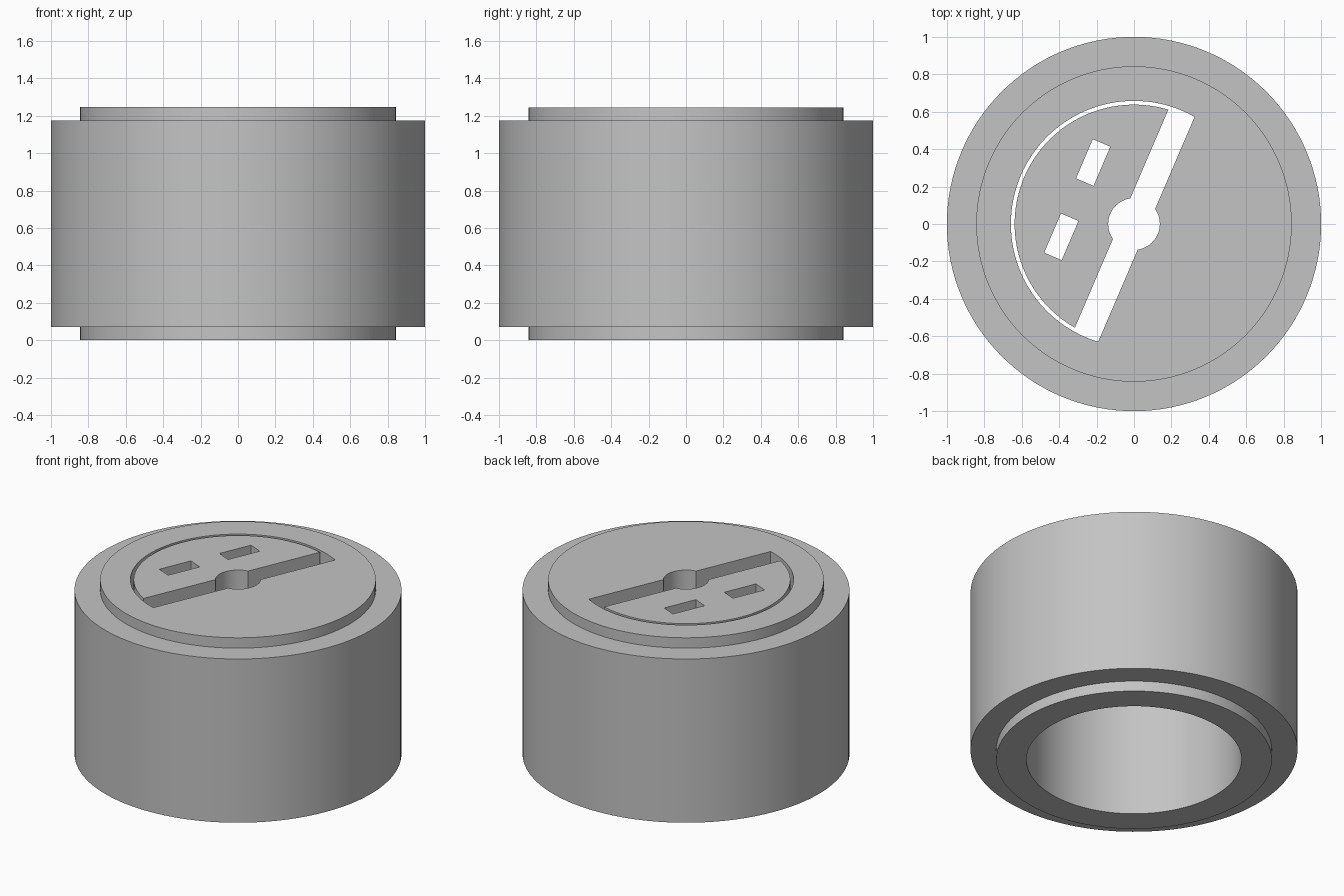
import bpy, bmesh, math
from mathutils import Matrix

if "Cube" in bpy.data.objects:
    bpy.data.objects.remove(bpy.data.objects["Cube"], do_unlink=True)

SEGMENTS = 128
HEIGHT, LIP = 1.245, 0.07
OUTER, LIP_R, BORE = 1.0, 0.843, 0.658
PLATE, HUB, SLOT = 0.3, 0.138, 0.072     # plate thickness, hub hole radius, half slot width
TURN = math.radians(-23.2)               # direction across the slot

grey = bpy.data.materials.new("metal grey")
grey.use_nodes = True
grey.diffuse_color = (0.55, 0.55, 0.55, 1)
grey.node_tree.nodes["Principled BSDF"].inputs["Base Color"].default_value = (0.55, 0.55, 0.55, 1)


def make_object(name, bm):
    bmesh.ops.recalc_face_normals(bm, faces=bm.faces)
    mesh = bpy.data.meshes.new(name)
    bm.to_mesh(mesh)
    bm.free()
    mesh.materials.append(grey)
    obj = bpy.data.objects.new(name, mesh)
    bpy.context.collection.objects.link(obj)
    return obj


def lathe(name, profile):
    """Spin a closed (radius, z) profile around the z axis."""
    bm = bmesh.new()
    verts = [bm.verts.new((r, 0, z)) for r, z in profile]
    edges = [bm.edges.new((verts[i - 1], verts[i])) for i in range(len(verts))]
    bmesh.ops.spin(bm, geom=verts + edges, cent=(0, 0, 0), axis=(0, 0, 1),
                   angle=math.tau, steps=SEGMENTS, use_merge=True)
    bmesh.ops.remove_doubles(bm, verts=bm.verts, dist=1e-5)
    return make_object(name, bm)


def arc(radius, start, end, steps):
    angles = [start + (end - start) * i / steps for i in range(steps + 1)]
    return [(radius * math.cos(a), radius * math.sin(a)) for a in angles]


def half_plate(name, radius, turn):
    """Disc segment beside the slot, notched by the hub hole."""
    a, b = math.acos(SLOT / radius), math.acos(SLOT / HUB)
    outline = arc(radius, -a, a, SEGMENTS // 2) + arc(HUB, b, -b, 20)
    bm = bmesh.new()
    face = bm.faces.new([bm.verts.new((x, y, HEIGHT - PLATE)) for x, y in outline])
    extruded = bmesh.ops.extrude_face_region(bm, geom=[face])["geom"]
    top = [v for v in extruded if isinstance(v, bmesh.types.BMVert)]
    bmesh.ops.translate(bm, vec=(0, 0, PLATE), verts=top)
    bm.transform(Matrix.Rotation(turn, 4, 'Z'))
    return make_object(name, bm)


def combine(obj, tool, operation):
    mod = obj.modifiers.new(operation.lower(), 'BOOLEAN')
    mod.operation, mod.object, mod.solver = operation, tool, 'EXACT'
    bpy.context.view_layer.objects.active = obj
    bpy.ops.object.modifier_apply(modifier=mod.name)
    bpy.data.objects.remove(tool, do_unlink=True)


# Stepped outer tube with a lip at both ends
body = lathe("housing", [(BORE, 0), (LIP_R, 0), (LIP_R, LIP), (OUTER, LIP),
                         (OUTER, HEIGHT - LIP), (LIP_R, HEIGHT - LIP),
                         (LIP_R, HEIGHT), (BORE, HEIGHT)])

# Solid half of the end plate, joined into the tube
combine(body, half_plate("fixed_plate", BORE + 0.06, TURN), 'UNION')

# Loose half plate with a thin gap around it and two rectangular windows
loose = half_plate("loose_plate", BORE - 0.02, TURN + math.pi)
bm = bmesh.new()
for side in (-1, 1):
    place = (Matrix.Rotation(TURN + math.pi, 4, 'Z')
             @ Matrix.Translation((0.33, side * 0.216, HEIGHT))
             @ Matrix.Diagonal((0.102, 0.228, 3 * PLATE, 1)))
    bmesh.ops.create_cube(bm, size=1, matrix=place)
cutter = make_object("window_cutter", bm)
cutter.hide_render = True
combine(loose, cutter, 'DIFFERENCE')

# Smooth round walls, crisp edges
for obj in (body, loose):
    bpy.ops.object.select_all(action='DESELECT')
    obj.select_set(True)
    bpy.context.view_layer.objects.active = obj
    bpy.ops.object.shade_smooth_by_angle(angle=math.radians(30))
